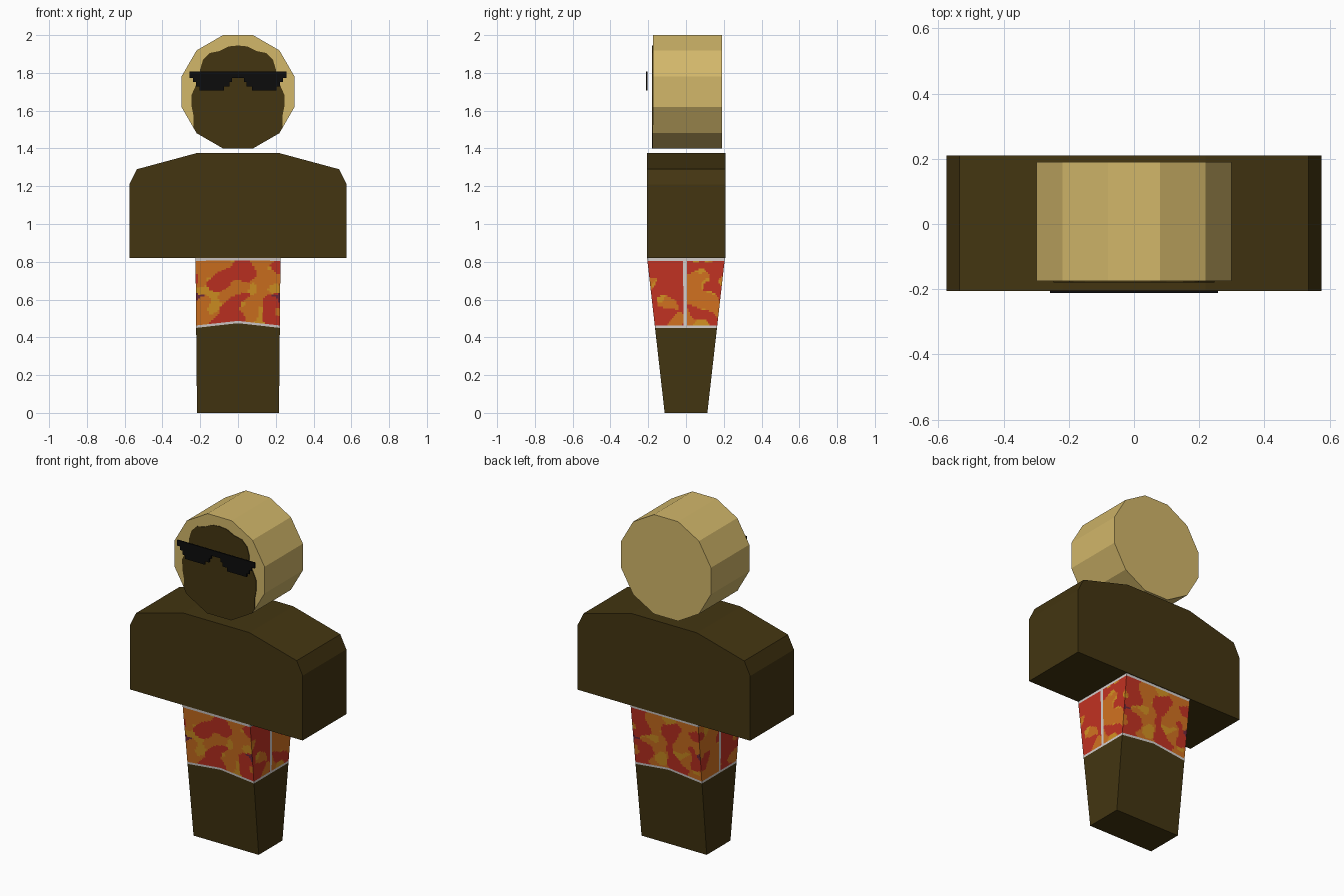
import bpy, bmesh, math
from mathutils import Vector, noise

if "Cube" in bpy.data.objects:
    bpy.data.objects.remove(bpy.data.objects["Cube"])


def mat(name, r, g, b):
    lin = [(c / 255 / 12.92) if c < 11 else ((c / 255 + 0.055) / 1.055) ** 2.4 for c in (r, g, b)]
    m = bpy.data.materials.new(name)
    m.diffuse_color = (*lin, 1)
    m.use_nodes = True
    m.node_tree.nodes["Principled BSDF"].inputs["Base Color"].default_value = m.diffuse_color
    return m


BROWN = mat("dark brown", 67, 53, 17)
BLOND = mat("blond", 210, 183, 106)
BLACK = mat("black", 12, 12, 12)
RED = mat("red", 194, 50, 34)
ORANGE = mat("orange", 210, 114, 32)
AMBER = mat("amber", 212, 146, 34)
PURPLE = mat("plum", 110, 40, 60)
WHITE = mat("off white", 212, 206, 204)


def finish(name, bm, mats):
    bmesh.ops.recalc_face_normals(bm, faces=bm.faces)
    me = bpy.data.meshes.new(name)
    bm.to_mesh(me)
    bm.free()
    for m in mats:
        me.materials.append(m)
    ob = bpy.data.objects.new(name, me)
    bpy.context.collection.objects.link(ob)
    return ob


def slab(name, half, y0, y1, material):
    """Extrude along y a front outline given as its right half, top to bottom."""
    pts = half + [(-x, z) for x, z in reversed(half) if x > 0]
    bm = bmesh.new()
    f = bm.faces.new([bm.verts.new((x, y0, z)) for x, z in pts])
    ext = bmesh.ops.extrude_face_region(bm, geom=[f], use_keep_orig=True)
    for v in ext["geom"]:
        if isinstance(v, bmesh.types.BMVert):
            v.co.y = y1
    return finish(name, bm, [material])


# Head: twelve-sided drum lying along y
R, ZC = 0.31, 1.70
ring = [(R * math.sin(math.radians(15 + 30 * i)), ZC + R * math.cos(math.radians(15 + 30 * i)))
        for i in range(6)]
slab("head", ring, -0.175, 0.19, BLOND)

# Face: skin plate below the hairline
slab("face", [(0, 1.945), (0.05, 1.94), (0.10, 1.915), (0.15, 1.905), (0.185, 1.87), (0.20, 1.82),
              (0.20, 1.775), (0.225, 1.73), (0.247, 1.68), (0.245, 1.62), (0.235, 1.57),
              (0.237, 1.515), ring[4], ring[5]], -0.179, -0.174, BROWN)

# Sunglasses: one thin stepped plate
slab("sunglasses", [(0.258, 1.807), (0.258, 1.773), (0.238, 1.773), (0.238, 1.752), (0.222, 1.752),
                    (0.222, 1.728), (0.205, 1.728), (0.205, 1.707), (0.073, 1.707), (0.073, 1.728),
                    (0.045, 1.728), (0.045, 1.752), (0.032, 1.752), (0.032, 1.773)],
     -0.211, -0.204, BLACK)

# Torso with sloping shoulders
slab("torso", [(0.22, 1.375), (0.535, 1.29), (0.575, 1.21), (0.575, 0.82)], -0.206, 0.21, BROWN)

# Legs and shorts: tapered box, finely divided where the camouflage needs it
N = 39
HALF = [(2 * i / N - 1) for i in range(N)]
LOOP = [(u, -1) for u in HALF] + [(1, u) for u in HALF] + [(-u, 1) for u in HALF] + [(-1, -u) for u in HALF]


def leg_point(u, v, z):
    t = z / 0.82
    return Vector((u * (0.217 + 0.008 * t), v * (0.113 + 0.093 * t), z))


def hem(u, v):
    return 0.45 + (0.025 * (1 - abs(u)) if abs(v) == 1 else 0)


def camo(c, side):
    n = noise.noise(Vector((c.x * 9 + 3, c.y * 9, c.z * 11)))
    k = noise.noise(Vector((c.x * 11, c.y * 11 + 7, c.z * 13 + 5)))
    if not side and abs(c.x) > 0.175 and abs(c.z - 0.6) < 0.03 and k > 0.05:
        return 4
    bias = 0.0
    if side:
        bias = 0.30 if c.y < 0 else -0.05
    if n + bias > 0.05:
        return 1
    return 3 if k > 0.22 else 2


bm = bmesh.new()
ROWS = 34
levels = [0, 0.035] + [0.035 + 0.925 * i / ROWS for i in range(1, ROWS + 1)] + [1]
rings = [[bm.verts.new(leg_point(u, v, 0)) for u, v in LOOP]]
for t in levels:
    rings.append([bm.verts.new(leg_point(u, v, hem(u, v) + t * (0.82 - hem(u, v)))) for u, v in LOOP])
count = len(LOOP)
for r in range(len(rings) - 1):
    for i in range(count):
        j = (i + 1) % count
        f = bm.faces.new((rings[r][i], rings[r][j], rings[r + 1][j], rings[r + 1][i]))
        c = f.calc_center_median()
        side = (i // N) % 2 == 1
        if r == 0:
            f.material_index = 0                      # bare leg
        elif r in (1, len(rings) - 2) or (side and abs(c.y + 0.005) < 0.0105):
            f.material_index = 5                      # white trim and side seam
        else:
            f.material_index = camo(c, side)
bm.faces.new(rings[0])
bm.faces.new(rings[-1])
finish("legs_with_shorts", bm, [BROWN, RED, ORANGE, AMBER, PURPLE, WHITE])
